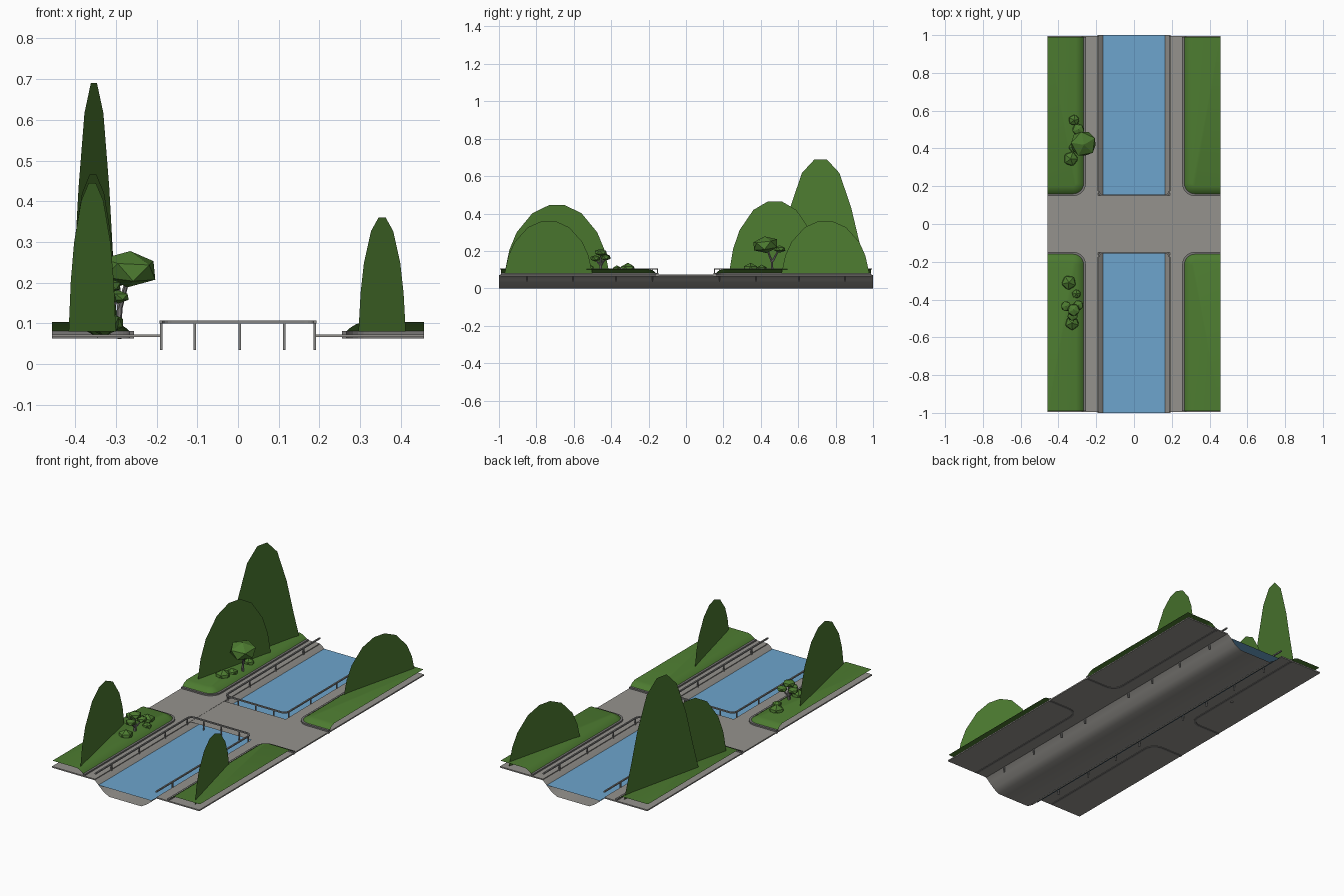
import bpy, bmesh, math
from mathutils import Vector, Matrix

if "Cube" in bpy.data.objects:
    bpy.data.objects.remove(bpy.data.objects["Cube"])


def material(name, rgb):
    m = bpy.data.materials.new(name)
    m.diffuse_color = (*rgb, 1)
    m.use_nodes = True
    m.node_tree.nodes["Principled BSDF"].inputs["Base Color"].default_value = m.diffuse_color
    return m


PAVING = material("paving grey", (0.30, 0.29, 0.27))
STONE = material("curb grey", (0.19, 0.185, 0.18))
METAL = material("railing grey", (0.24, 0.24, 0.235))
GREEN = material("leaf green", (0.074, 0.20, 0.03))
WATER = material("water blue", (0.155, 0.376, 0.61))


def finish(name, bm, mat, smooth=False, up=False):
    bmesh.ops.recalc_face_normals(bm, faces=bm.faces)
    if up:  # open sheets face upwards
        for f in bm.faces:
            f.normal_update()
            if f.normal.z < 0:
                f.normal_flip()
    for f in bm.faces:
        f.smooth = smooth
    me = bpy.data.meshes.new(name)
    bm.to_mesh(me)
    bm.free()
    me.materials.append(mat)
    ob = bpy.data.objects.new(name, me)
    bpy.context.collection.objects.link(ob)
    return ob


def loft(bm, rings, closed=False):
    rows = [[bm.verts.new(p) for p in r] for r in rings]
    for a, b in zip(rows, rows[1:]):
        n = len(a)
        for i in range(n if closed else n - 1):
            j = (i + 1) % n
            bm.faces.new((a[i], a[j], b[j], b[i]))
    return rows


def box(bm, x0, x1, y0, y1, z0, z1):
    m = Matrix.Translation(((x0 + x1) / 2, (y0 + y1) / 2, (z0 + z1) / 2))
    s = Matrix.Diagonal((x1 - x0, y1 - y0, z1 - z0, 1))
    bmesh.ops.create_cube(bm, size=1, matrix=m @ s)


def sweep(bm, path, w, z0, z1):
    """Rectangular bar along a flat path of (x, y) points."""
    rings = []
    for i, p in enumerate(path):
        a, b = Vector(path[max(i - 1, 0)]), Vector(path[min(i + 1, len(path) - 1)])
        t = (b - a).normalized()
        n = Vector((-t.y, t.x)) * w / 2
        l, r = Vector(p) + n, Vector(p) - n
        rings.append([(l.x, l.y, z0), (r.x, r.y, z0), (r.x, r.y, z1), (l.x, l.y, z1)])
    rows = loft(bm, rings, closed=True)
    bm.faces.new(rows[0])
    bm.faces.new(rows[-1])


def lawn_edge(d, sx, sy):
    """Lawn outline on the path sides, inset by d, with a rounded corner."""
    r, cx, cy = 0.06, 0.322, 0.215
    pts = [(0.457, cy - r + d)]
    for i in range(7):
        a = math.radians(270 - 15 * i)
        pts.append((cx + (r - d) * math.cos(a), cy + (r - d) * math.sin(a)))
    pts.append((cx - r + d, 0.99))
    return [(sx * x, sy * y) for x, y in pts]


# canal trough: one curved open sheet
half = [(0.192, 0.07), (0.178, 0.06), (0.163, 0.046), (0.135, 0.02), (0.10, 0.0)]
prof = [(-x, z) for x, z in half] + [(x, z) for x, z in reversed(half)]
bm = bmesh.new()
loft(bm, [[(x, y, z) for x, z in prof] for y in (-1, 1)])
finish("canal_trough", bm, PAVING, smooth=True, up=True)

# water sheet
bm = bmesh.new()
loft(bm, [[(-0.17, y, 0.048), (0.163, y, 0.048)] for y in (-1, 1)])
finish("water", bm, WATER, up=True)

# pavements beside the canal and the bridge deck
for side, s in (("left", -1), ("right", 1)):
    bm = bmesh.new()
    x0, x1 = sorted((s * 0.19, s * 0.457))
    box(bm, x0, x1, -0.995, 0.995, 0.066, 0.073)
    finish(side + "_pavement", bm, PAVING)
bm = bmesh.new()
loft(bm, [[(-0.19, y, 0.072), (0.19, y, 0.072)] for y in (-0.152, 0.152)])
finish("bridge_deck", bm, PAVING, up=True)

# lawns with rolled edges, and their curbs
for sx, xn in ((-1, "left"), (1, "right")):
    for sy, yn in ((-1, "front"), (1, "back")):
        bm = bmesh.new()
        levels = ((0, 0.076), (0.012, 0.088), (0.028, 0.098), (0.045, 0.103))
        rows = loft(bm, [[(x, y, z) for x, y in lawn_edge(d, sx, sy)] for d, z in levels])
        bm.faces.new(rows[-1] + [bm.verts.new((sx * 0.457, sy * 0.99, 0.103))])
        finish(f"{yn}_{xn}_lawn", bm, GREEN, smooth=True, up=True)
        bm = bmesh.new()
        sweep(bm, lawn_edge(-0.001, sx, sy), 0.012, 0.063, 0.081)
        finish(f"{yn}_{xn}_curb", bm, STONE)

# railings: U-shaped top rail with posts
for sy, yn in ((-1, "front"), (1, "back")):
    bm = bmesh.new()
    right = [(0.189, 0.995), (0.189, 0.18)]
    right += [(0.164 + 0.025 * math.cos(a), 0.178 - 0.025 * math.sin(a))
              for a in (math.radians(22.5 * i) for i in range(1, 5))]
    path = right + [(-x, y) for x, y in reversed(right)]
    sweep(bm, [(x, sy * y) for x, y in path], 0.008, 0.1, 0.107)
    posts = [(s * 0.189, y) for s in (-1, 1) for y in (0.18, 0.375, 0.605, 0.85)]
    posts += [(x, 0.153) for x in (-0.106, 0.004, 0.114)]
    for x, y in posts:
        box(bm, x - 0.003, x + 0.003, sy * y - 0.003, sy * y + 0.003, 0.035, 0.102)
    finish(yn + "_railing", bm, METAL)

# flat upright tree silhouettes, turned slightly from the long axis
TALL = [(1, 0), (0.83, 0.27), (0.65, 0.58), (0.4, 0.88), (0.13, 1)]
ROUND = [(1, 0), (0.91, 0.34), (0.77, 0.6), (0.47, 0.88), (0.15, 1)]
flats = (("tall", -0.354, 0.72, 0.25, 0.69, TALL, 1),
         ("middle", -0.356, 0.475, 0.245, 0.465, ROUND, 1),
         ("front_left", -0.358, -0.69, 0.28, 0.445, ROUND, -1),
         ("front_right", 0.354, -0.735, 0.235, 0.36, ROUND, -1),
         ("back_right", 0.354, 0.745, 0.235, 0.36, ROUND, 1))
for name, cx, cy, hw, top, shape, turn in flats:
    bm = bmesh.new()
    outline = shape + [(-u, v) for u, v in reversed(shape)]
    bm.faces.new([bm.verts.new((cx + u * 0.058 * turn, cy + u * hw, 0.08 + v * (top - 0.08)))
                  for u, v in outline])
    finish(name + "_tree_silhouette", bm, GREEN)


def blob(bm, c, r, turn=0.0, tilt=0.0):
    m = Matrix.Translation(c) @ Matrix.Rotation(turn, 4, 'Z') @ Matrix.Rotation(tilt, 4, 'X')
    bmesh.ops.create_icosphere(bm, subdivisions=1, radius=1, matrix=m @ Matrix.Diagonal((*r, 1)))


def stick(bm, a, b, r):
    a, b = Vector(a), Vector(b)
    rot = (b - a).to_track_quat('Z', 'Y').to_matrix().to_4x4()
    bmesh.ops.create_cone(bm, cap_ends=True, segments=6, radius1=r, radius2=r * 0.7,
                          depth=(b - a).length, matrix=Matrix.Translation((a + b) / 2) @ rot)


# small leafy trees
bm = bmesh.new()
blob(bm, (-0.268, 0.425, 0.233), (0.075, 0.075, 0.045), 0.5, 0.15)
blob(bm, (-0.295, 0.50, 0.21), (0.035, 0.035, 0.02), 0.9)
finish("back_tree_leaves", bm, GREEN)
bm = bmesh.new()
stick(bm, (-0.295, 0.46, 0.062), (-0.29, 0.46, 0.15), 0.009)
stick(bm, (-0.29, 0.46, 0.14), (-0.268, 0.43, 0.22), 0.007)
stick(bm, (-0.29, 0.46, 0.14), (-0.295, 0.495, 0.205), 0.006)
finish("back_tree_trunk", bm, STONE)

bm = bmesh.new()
for c, r in (((-0.32, -0.455, 0.192), 0.036), ((-0.36, -0.435, 0.17), 0.03),
             ((-0.295, -0.43, 0.165), 0.03), ((-0.325, -0.485, 0.16), 0.03)):
    blob(bm, c, (r, r, r * 0.55), c[0] * 40)
finish("front_tree_leaves", bm, GREEN)
bm = bmesh.new()
stick(bm, (-0.32, -0.455, 0.07), (-0.32, -0.455, 0.185), 0.008)
for end in ((-0.36, -0.435, 0.165), (-0.295, -0.43, 0.16), (-0.325, -0.485, 0.155)):
    stick(bm, (-0.32, -0.455, 0.12), end, 0.005)
finish("front_tree_trunk", bm, STONE)

# bushes
bushes = ((-0.335, 0.345, 0.042), (-0.318, 0.405, 0.03), (-0.318, 0.55, 0.032),
          (-0.345, -0.31, 0.042), (-0.305, -0.37, 0.026), (-0.328, -0.525, 0.04))
for i, (x, y, r) in enumerate(bushes):
    bm = bmesh.new()
    blob(bm, (x, y, 0.101), (r, r, r * 0.85), i * 0.7)
    finish(f"bush_{i + 1}", bm, GREEN)
